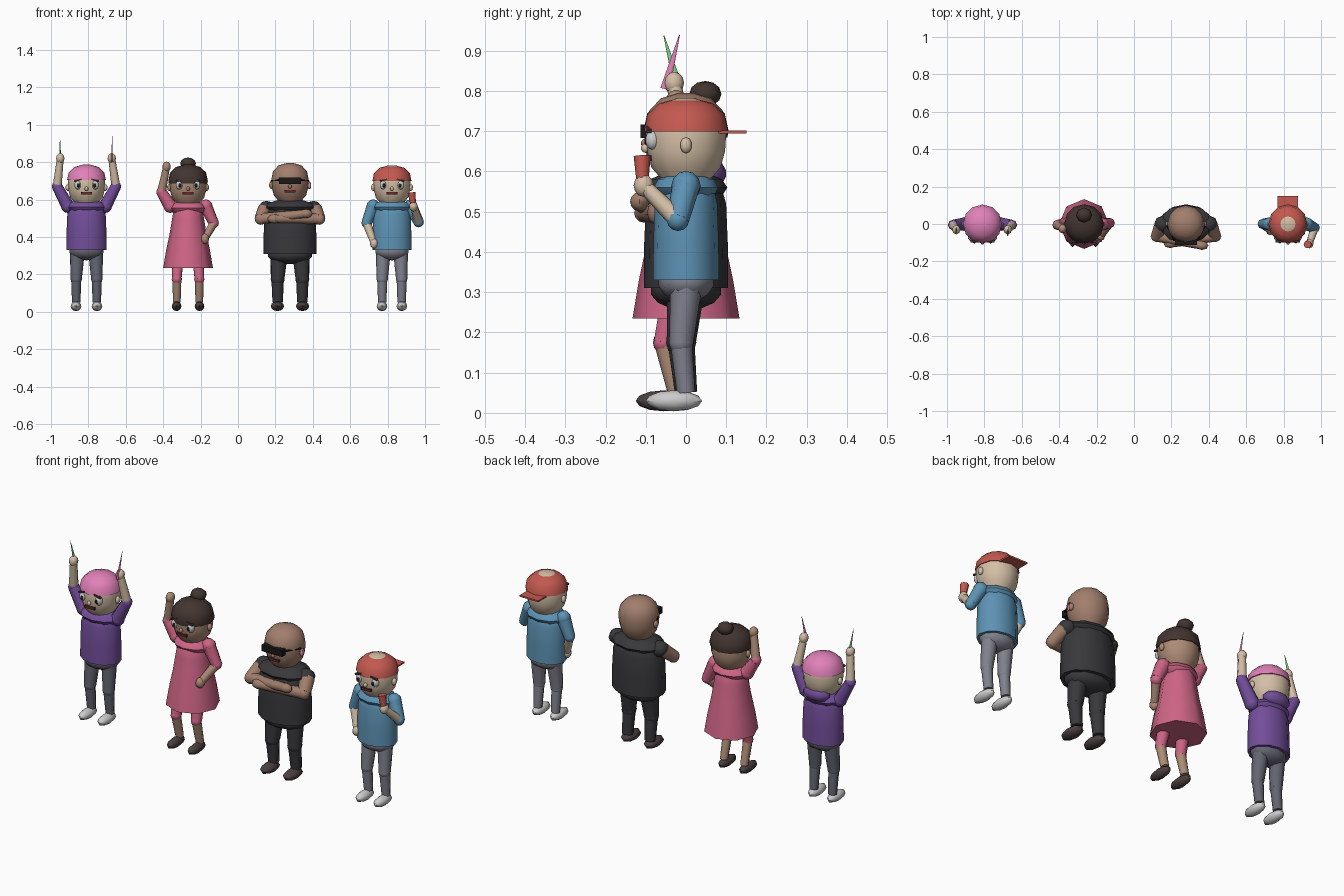
import bpy, bmesh, math
from mathutils import Vector, Matrix

if "Cube" in bpy.data.objects:
    bpy.data.objects.remove(bpy.data.objects["Cube"])

COLS = {
    "light_skin": (.66, .52, .38), "tan_skin": (.42, .26, .18), "brown_skin": (.36, .21, .15),
    "pink": (.75, .22, .48), "purple": (.17, .075, .32), "rose": (.62, .13, .24),
    "dark_hair": (.055, .035, .03), "charcoal": (.04, .04, .045), "slate": (.13, .13, .17),
    "grey_cloth": (.22, .22, .27), "blue": (.11, .29, .46), "red": (.55, .1, .08),
    "white": (.8, .8, .8), "black": (.01, .01, .01), "mouth": (.12, .02, .02),
    "green": (.2, .65, .25), "shoe_dark": (.07, .05, .05), "shoe_light": (.6, .6, .6)}
MATS = {}
for n, c in COLS.items():
    MATS[n] = bpy.data.materials.new(n)
    MATS[n].diffuse_color = (*c, 1)

ORIGIN = Vector((0, 0, 0))
PREFIX = ""


def finish(bm, name, col, angle=50):
    bmesh.ops.recalc_face_normals(bm, faces=bm.faces)
    me = bpy.data.meshes.new(PREFIX + name)
    bm.to_mesh(me)
    bm.free()
    me.shade_smooth()
    me.set_sharp_from_angle(angle=math.radians(angle))
    me.materials.append(MATS[col])
    ob = bpy.data.objects.new(PREFIX + name, me)
    ob.location = ORIGIN
    bpy.context.collection.objects.link(ob)
    return ob


def ball(name, col, c, r, seg=10, rings=7):
    bm = bmesh.new()
    bmesh.ops.create_uvsphere(bm, u_segments=seg, v_segments=rings, radius=1)
    bmesh.ops.transform(bm, matrix=Matrix.Translation(c) @ Matrix.Diagonal((*r, 1)), verts=bm.verts)
    return finish(bm, name, col)


def box(name, col, c, size, roll=0):
    bm = bmesh.new()
    bmesh.ops.create_cube(bm, size=1)
    m = Matrix.Translation(c) @ Matrix.Rotation(roll, 4, 'Y') @ Matrix.Diagonal((*size, 1))
    bmesh.ops.transform(bm, matrix=m, verts=bm.verts)
    return finish(bm, name, col)


def rod(name, col, a, b, r1, r2, seg=8, flat=1):
    a, b = Vector(a), Vector(b)
    d = b - a
    bm = bmesh.new()
    bmesh.ops.create_cone(bm, cap_ends=True, segments=seg, radius1=r1, radius2=r2, depth=d.length)
    m = (Matrix.Translation((a + b) / 2) @ Vector((0, 0, 1)).rotation_difference(d).to_matrix().to_4x4()
         @ Matrix.Diagonal((flat, 1, 1, 1)))
    bmesh.ops.transform(bm, matrix=m, verts=bm.verts)
    return finish(bm, name, col)


def lathe(name, col, prof, sy=1, seg=12):
    bm = bmesh.new()
    rings = [[bm.verts.new((r * math.cos(2 * math.pi * i / seg), sy * r * math.sin(2 * math.pi * i / seg), z))
              for i in range(seg)] for r, z in prof]
    for p, q in zip(rings, rings[1:]):
        for i in range(seg):
            j = (i + 1) % seg
            bm.faces.new((p[i], p[j], q[j], q[i]))
    bm.faces.new(rings[0])
    bm.faces.new(rings[-1])
    return finish(bm, name, col)


def head(skin, dz=0, glasses=False):
    lathe("head", skin, [(.045, .555 + dz), (.06, .58 + dz), (.086, .61 + dz), (.097, .65 + dz), (.1, .695 + dz),
                         (.091, .74 + dz), (.062, .77 + dz), (.02, .783 + dz)])
    box("mouth", "mouth", (0, -.092, .633 + dz), (.058, .012, .013))
    ball("nose", skin, (0, -.1, .658 + dz), (.01, .012, .012), 8, 5)
    for s, side in ((-1, "right"), (1, "left")):
        ball(side + "_ear", skin, (s * .1, 0, .665 + dz), (.012, .015, .02), 8, 5)
        if glasses:
            rod(side + "_glasses_arm", "black", (s * .06, -.09, .705), (s * .1, -.01, .7), .005, .005, 6)
        else:
            ball(side + "_eye", "white", (s * .047, -.083, .678 + dz), (.019, .018, .024))
            ball(side + "_pupil", "black", (s * .043, -.099, .676 + dz), (.008, .005, .011), 8, 5)
            box(side + "_brow", "dark_hair", (s * .045, -.092, .704 + dz), (.04, .012, .008), s * .25)


def arm(side, sleeve, skin, sh, el, ha, r=.028):
    # sleeve to the elbow, bare forearm, fist
    rod(side + "_sleeve", sleeve, sh, el, r * 1.25, r, 8)
    ball(side + "_shoulder", sleeve, sh, [r * 1.3] * 3, 8, 6)
    ball(side + "_elbow", sleeve, el, [r] * 3, 8, 6)
    rod(side + "_forearm", skin, el, ha, r * .85, r * .65, 8)
    ball(side + "_hand", skin, ha, (r * .8, r * .9, r), 8, 6)


def legs(upper, lower, shoe, x=.052, r=.03, y=0, bend=-.012):
    for s, side in ((-1, "right"), (1, "left")):
        hip, knee, ankle = (s * x * .9, y, .31), (s * x, y + bend, .175), (s * x, y, .05)
        rod(side + "_thigh", upper, hip, knee, r * 1.3, r, 8)
        ball(side + "_knee", upper, knee, [r * 1.02] * 3, 8, 6)
        rod(side + "_shin", lower, knee, ankle, r * .9, r * .75, 8)
        ball(side + "_shoe", shoe, (s * x * 1.02, y - .03, .03), (r * .95, .07, .026), 8, 6)


def shirt(col, trousers, w, d, z0=.33):
    # torso, rounded shoulder yoke and hips
    lathe("torso", col, [(w, z0), (w * .99, .42), (w * .95, .52), (w * .8, .575), (w * .5, .595)], d / w)
    ball("shoulder_yoke", col, (0, 0, .56), (w * 1.02, d * .98, .042), 10, 6)
    ball("hips", trousers, (0, 0, z0 - .005), (w * .9, d * .85, .05))


# figure with both arms raised, holding light sticks
ORIGIN, PREFIX = Vector((-.81, 0, 0)), "cheering_"
head("light_skin")
lathe("hair", "pink", [(.104, .705), (.095, .745), (.065, .774), (.02, .787)])
shirt("purple", "slate", .108, .082)
ball("hood", "purple", (0, .055, .595), (.075, .045, .04))
legs("slate", "slate", "shoe_light", .055)
arm("right", "purple", "light_skin", (-.1, 0, .565), (-.157, -.005, .67), (-.14, -.03, .82))
arm("left", "purple", "light_skin", (.1, 0, .565), (.157, -.005, .67), (.135, -.03, .82))
rod("right_light_stick", "green", (-.14, -.022, .82), (-.142, -.055, .938), .011, .001, 6, .5)
rod("left_light_stick", "pink", (.135, -.052, .805), (.138, -.016, .94), .012, .001, 6, .5)

# figure in a dress, one fist up and one hand on the hip
ORIGIN, PREFIX = Vector((-.267, 0, 0)), "dress_"
head("tan_skin")
lathe("hair", "dark_hair", [(.103, .685), (.106, .7), (.096, .745), (.066, .774), (.02, .787)])
ball("hair_bun", "dark_hair", (0, .048, .793), (.042, .04, .032), 8, 6)
lathe("dress", "rose", [(.133, .235), (.117, .33), (.098, .42), (.085, .5), (.075, .56), (.045, .595)], 1, 8)
ball("shoulder_yoke", "rose", (0, 0, .555), (.1, .08, .042), 10, 6)
legs("rose", "tan_skin", "shoe_dark", .06, .027, -.025, -.03)
arm("right", "rose", "tan_skin", (-.095, 0, .565), (-.142, -.005, .64), (-.115, -.025, .775))
arm("left", "rose", "tan_skin", (.095, 0, .565), (.137, .005, .475), (.09, -.065, .39))

# broad figure with crossed arms and dark glasses
ORIGIN, PREFIX = Vector((.278, 0, 0)), "guard_"
head("brown_skin", .012, True)
box("dark_glasses", "black", (0, -.098, .7), (.12, .03, .034))
ball("earring", "pink", (.106, -.01, .675), (.007, .007, .02), 8, 5)
shirt("charcoal", "charcoal", .142, .105, .31)
legs("charcoal", "charcoal", "shoe_dark", .066, .037, 0)
for s, side, z, y in ((-1, "right", .525, -.115), (1, "left", .497, -.105)):
    sh, el, ha = (s * .135, -.005, .55), (s * .157, -.065, .497), (-s * .085, y, z)
    ball(side + "_cap_sleeve", "charcoal", (s * .125, 0, .553), (.045, .045, .04), 8, 6)
    rod(side + "_upper_arm", "brown_skin", sh, el, .037, .033)
    ball(side + "_elbow", "brown_skin", el, [.032] * 3, 8, 6)
    rod(side + "_forearm", "brown_skin", el, ha, .03, .022)
    ball(side + "_hand", "brown_skin", ha, (.035, .024, .024), 8, 6)

# figure in a backward cap, holding a cup
ORIGIN, PREFIX = Vector((.823, 0, 0)), "cap_"
head("light_skin")
lathe("cap_crown", "red", [(.104, .7), (.096, .742), (.066, .77), (.02, .782)])
box("cap_brim", "red", (0, .105, .698), (.11, .09, .008))
shirt("blue", "grey_cloth", .105, .082)
legs("grey_cloth", "grey_cloth", "shoe_light", .052)
arm("right", "blue", "light_skin", (-.1, 0, .565), (-.135, .0, .475), (-.095, -.035, .365))
arm("left", "blue", "light_skin", (.1, 0, .565), (.143, -.02, .48), (.115, -.105, .565))
rod("cup", "red", (.115, -.108, .565), (.105, -.109, .638), .014, .021, 8)

for m in bpy.data.materials:
    if m.users and not m.is_grease_pencil:
        m.use_nodes = True
        m.node_tree.nodes["Principled BSDF"].inputs["Base Color"].default_value = m.diffuse_color
